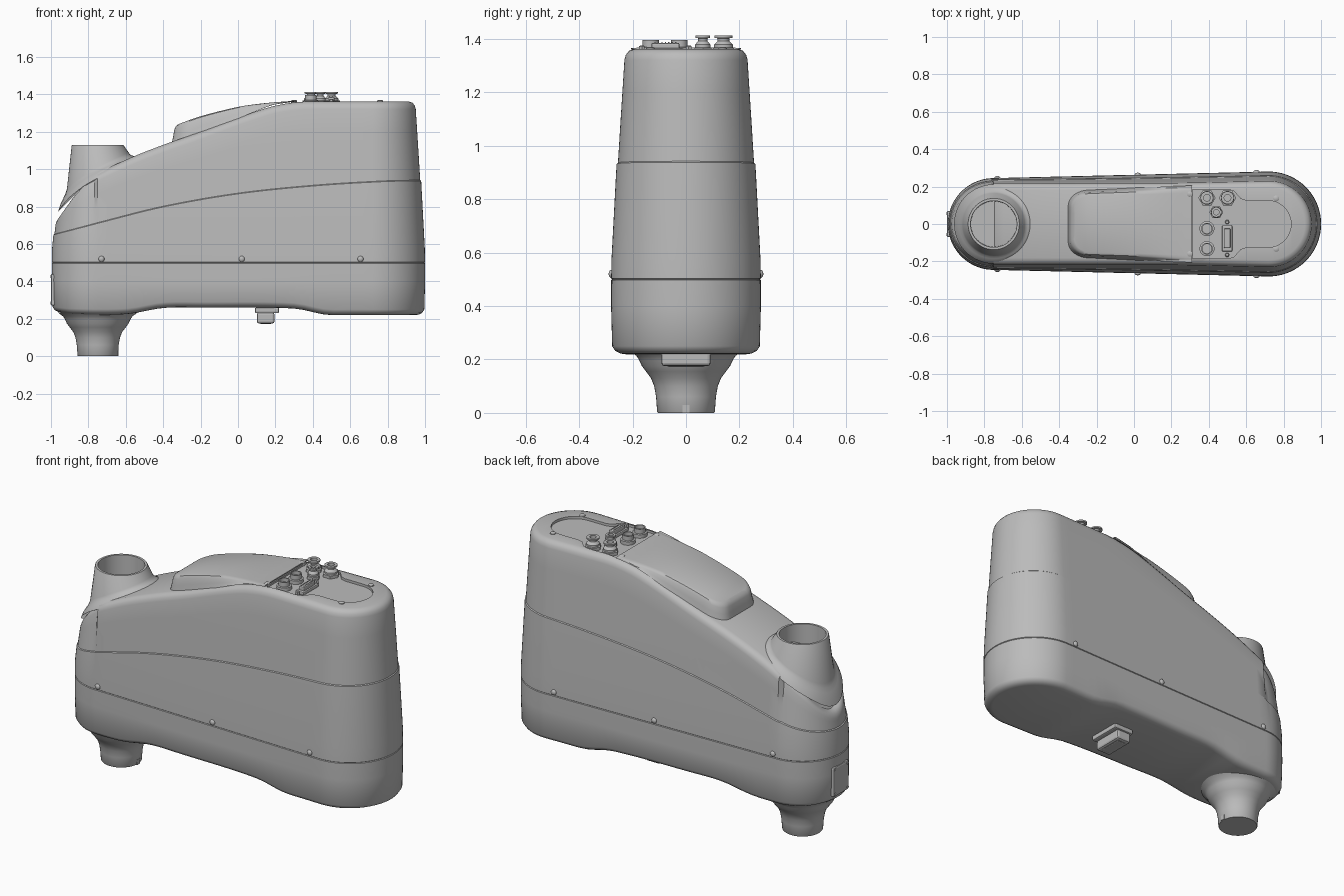
import bpy, bmesh
from math import sin, cos, pi, radians

if "Cube" in bpy.data.objects:
    bpy.data.objects.remove(bpy.data.objects["Cube"])

grey = bpy.data.materials.new("cover grey")
grey.use_nodes = True
grey.diffuse_color = (0.5, 0.5, 0.5, 1)
grey.node_tree.nodes["Principled BSDF"].inputs["Base Color"].default_value = grey.diffuse_color


def curve(pts):
    """Smooth interpolation through (x, value) points."""
    m = []
    for i in range(len(pts)):
        a, b = pts[max(i - 1, 0)], pts[min(i + 1, len(pts) - 1)]
        m.append((b[1] - a[1]) / (b[0] - a[0]))

    def f(x):
        x = min(max(x, pts[0][0]), pts[-1][0])
        i = max(k for k in range(len(pts) - 1) if pts[k][0] <= x)
        (x0, y0), (x1, y1) = pts[i], pts[i + 1]
        h = x1 - x0
        t = (x - x0) / h
        s = t * t * (3 - 2 * t)
        return y0 + s * (y1 - y0) + h * (t * (1 - t) ** 2 * m[i] - t * t * (1 - t) * m[i + 1])
    return f


def smooth(ob, angle=35):
    bpy.ops.object.select_all(action="DESELECT")
    ob.select_set(True)
    bpy.context.view_layer.objects.active = ob
    bpy.ops.object.shade_smooth_by_angle(angle=radians(angle))


def shell(name, rows, fan=False):
    """Bridge rings of points; cap the ends with strips, or flat for round parts."""
    bm = bmesh.new()
    rings = [[bm.verts.new(p) for p in r] for r in rows]
    n = len(rings[0])
    for a, b in zip(rings, rings[1:]):
        for i in range(n):
            j = (i + 1) % n
            bm.faces.new((a[i], a[j], b[j], b[i]))
    for r in (rings[0], rings[-1]):
        if fan:
            bm.faces.new(r)
        else:
            for i in range(n // 2 - 1):
                bm.faces.new((r[i], r[i + 1], r[n - 2 - i], r[n - 1 - i]))
    bmesh.ops.recalc_face_normals(bm, faces=bm.faces)
    me = bpy.data.meshes.new(name)
    bm.to_mesh(me)
    bm.free()
    me.materials.append(grey)
    ob = bpy.data.objects.new(name, me)
    bpy.context.collection.objects.link(ob)
    smooth(ob)
    return ob


def lathe(name, x, y, prof, n=32):
    return shell(name, [[(x + r * cos(2 * pi * i / n), y + r * sin(2 * pi * i / n), z)
                         for i in range(n)] for r, z in prof], True)


def box(name, loc, size, bevel=0.0):
    bpy.ops.mesh.primitive_cube_add(size=1, location=loc)
    ob = bpy.context.object
    ob.name = name
    ob.scale = size
    bpy.ops.object.transform_apply(location=False, rotation=False)
    ob.data.materials.append(grey)
    if bevel:
        mod = ob.modifiers.new("bevel", "BEVEL")
        mod.width, mod.segments = bevel, 2
    return ob


def mirrored(half):
    return half + [(x, -y) for x, y in reversed(half)]


def stadium(xl, xr, rl, rr, arc=18, straight=28):
    """Half outline as (centre x, centre y, direction) so it can be inset."""
    pts = []
    for k in range(arc + 1):
        a = pi - (k + 0.3) / (arc + 0.3) * pi / 2
        pts.append((xl + rl + rl * cos(a), rl * sin(a), cos(a), sin(a)))
    for k in range(1, straight):
        t = k / straight
        pts.append((xl + rl + t * (xr - rr - xl - rl), rl + t * (rr - rl), 0, 1))
    for k in range(arc + 1):
        a = pi / 2 - k / (arc + 0.3) * pi / 2
        pts.append((xr - rr + rr * cos(a), rr * sin(a), cos(a), sin(a)))
    return pts


# Height lines of the main housing
top = curve([(-1, .74), (-.95, .815), (-.9, .875), (-.8, .95), (-.6, 1.05), (-.4, 1.13), (-.2, 1.20),
             (0, 1.275), (.1, 1.31), (.2, 1.34), (.33, 1.36), (.5, 1.362), (1, 1.362)])
seam = curve([(-1, .65), (-.76, .71), (-.4, .80), (0, .87), (.4, .912), (.77, .935), (1, .94)])
bottom = curve([(-1, .235), (-.9, .225), (-.6, .225), (-.4, .258), (-.2, .26), (.3, .255),
                (.47, .222), (.6, .22), (1, .22)])
taper = curve([(.2, .006), (.35, 0), (.6, .002), (.93, .02), (1.36, .047)])
body = stadium(-.995, 1.0, .245, .28)


def body_ring(height, inset):
    half = []
    for x, y, dx, dy in body:
        z = height(x)
        d = inset + taper(z) + (max(0, z - .6) * .08 if x < -.75 else 0)
        half.append((x - dx * d, y - dy * d, z))
    return half + [(x, -y, z) for x, y, z in reversed(half)]


def between(t):
    return lambda x: seam(x) + .004 + t * (top(x) - .045 - seam(x))


rows = [body_ring(lambda x, e=e: bottom(x) + e, i)
        for e, i in ((0, .045), (.003, .028), (.012, .011), (.03, 0))]
rows += [body_ring(lambda x, e=e: e, i) for e, i in ((.4, 0), (.497, 0), (.5, .004), (.503, 0), (.58, 0))]
rows += [body_ring(lambda x: seam(x) - .002, 0), body_ring(lambda x: seam(x) + .002, .005)]
rows += [body_ring(between(t), .005) for t in (.35, .7, 1)]
rows += [body_ring(lambda x, e=e: top(x) - e, i) for e, i in ((.022, .009), (.007, .02), (0, .04))]
housing = shell("housing", rows)

# Recessed service panel on the top
half = [(.312, .185), (.42, .185), (.505, .185), (.535, .175), (.553, .155), (.57, .135), (.6, .125)]
half += [(.715 + .125 * cos(a), .125 * sin(a)) for a in [pi / 2 * (1 - k / 12.3) for k in range(13)]]
cutter = shell("panel_cutter", [[(x, y, z) for x, y in mirrored(half)] for z in (1.348, 1.45)])
mod = housing.modifiers.new("panel", "BOOLEAN")
mod.operation, mod.object, mod.solver = "DIFFERENCE", cutter, "EXACT"
bpy.context.view_layer.objects.active = housing
bpy.ops.object.modifier_apply(modifier="panel")
bpy.data.objects.remove(cutter)
smooth(housing)

# Raised hump running along the sloping top
hump = curve([(-.34, 1.233), (-.2, 1.283), (0, 1.333), (.1, 1.348), (.22, 1.36), (.31, 1.363)])
hump_half = [(-.34 + .1 * (1 - cos(a)), .09 + .08 * sin(a)) for a in [pi / 2 * k / 8 for k in range(9)]]
hump_half = [(-.34, .03), (-.34, .06)] + hump_half
hump_half += [(-.24 + .55 * k / 20, .17 + .02 * k / 20) for k in range(1, 21)]
rows = []
for grow, t in ((.015, -.3), (.006, .35), (0, .75), (-.008, .93), (-.022, 1)):
    ring = []
    for x, y in mirrored(hump_half):
        px = x - grow * min(1, max(0, (-.24 - x) / .1))
        py = y * (1 + grow / .18)
        low = top(px) if t > 0 else top(px) + .01
        ring.append((px, py, low + t * max(hump(px) - low, .01)))
    rows.append(ring)
shell("top_hump", rows)

# Hollow spindle tower with a flare that follows the slope
rows = []
for r, e in ((.212, -.025), (.2, -.004), (.185, .008), (.173, .018), (.165, .033)):
    ring = []
    for k in range(48):
        c, s = cos(2 * pi * k / 48), sin(2 * pi * k / 48)
        ring.append((-.75 + r * c, r * s, top(-.75 + r * c) + e))
    rows.append(ring)
for r, z in ((.139, 1.127), (.137, 1.13), (.124, 1.13), (.122, .98)):
    rows.append([(-.75 + r * cos(2 * pi * k / 48), r * sin(2 * pi * k / 48), z) for k in range(48)])
shell("spindle_tower", rows, True)

# Output column below
lathe("output_column", -.75, 0, [(.105, 0), (.108, .004), (.112, .06), (.119, .1), (.131, .13), (.15, .155),
                                 (.165, .175), (.174, .195), (.185, .213), (.215, .235)], 48)
box("column_key", (-.645, 0, .015), (.012, .026, .03))

# Connector block under the housing
box("underside_flange", (.155, 0, .245), (.13, .2, .03), .008)
box("underside_plug", (.148, 0, .205), (.095, .185, .06), .012)
box("underside_socket", (.148, 0, .19), (.06, .14, .036), .006)

# Cover plate on the tower end
box("end_plate", (-.985, 0, .355), (.03, .14, .17), .008)
for y in (-.055, .055):
    for z in (.285, .425):
        bpy.ops.mesh.primitive_cylinder_add(vertices=12, radius=.008, depth=.006,
                                            location=(-1, y, z), rotation=(0, pi / 2, 0))
        bpy.context.object.name = "end_plate_screw"
        bpy.context.object.data.materials.append(grey)

# Side screws on both long walls
for x in (-.73, .02, .655):
    for side in (-1, 1):
        y = .245 + (x + .75) / 1.47 * .035
        bpy.ops.mesh.primitive_uv_sphere_add(segments=16, ring_count=8, radius=.016,
                                             location=(x, side * y, .52))
        screw = bpy.context.object
        screw.name = "side_screw"
        screw.scale.y = .7
        screw.data.materials.append(grey)
        smooth(screw)

# Panel screws
for x, y in ((.3, .16), (.3, -.16), (.76, .137), (.76, -.133)):
    lathe("panel_screw", x, y, [(.016, 1.345), (.016, 1.366), (.01, 1.37)], 16)

# Hose fittings: hexagonal foot, neck and flange
for x, y in ((.39, .14), (.5, .14), (.44, .063)):
    s = .8 if x == .44 else 1
    lathe("fitting_foot", x, y, [(.046 * s, 1.345), (.046 * s, 1.365), (.04 * s, 1.368)], 6)
    lathe("fitting_neck", x, y, [(.036 * s, 1.365), (.036 * s, 1.378), (.022 * s, 1.392), (.022 * s, 1.402),
                                 (.034 * s, 1.404), (.034 * s, 1.413), (.018 * s, 1.413), (.018 * s, 1.39)])

# Round sockets
for y in (-.025, -.132):
    lathe("round_socket", .39, y, [(.04, 1.345), (.04, 1.368), (.031, 1.37), (.031, 1.396),
                                   (.025, 1.396), (.025, 1.375)])

# Multi-pin port with its pins and jack screws
box("port_base", (.498, -.077, 1.355), (.055, .14, .02), .006)
box("port_shell", (.498, -.077, 1.37), (.036, .105, .03), .006)
for k in range(7):
    for x in (.49, .506):
        box("port_pin", (x, -.077 + (k - 3) * .013, 1.386), (.005, .005, .004))
for y in (.01, -.165):
    lathe("jack_screw", .498, y, [(.012, 1.345), (.012, 1.372), (.008, 1.375)], 6)
